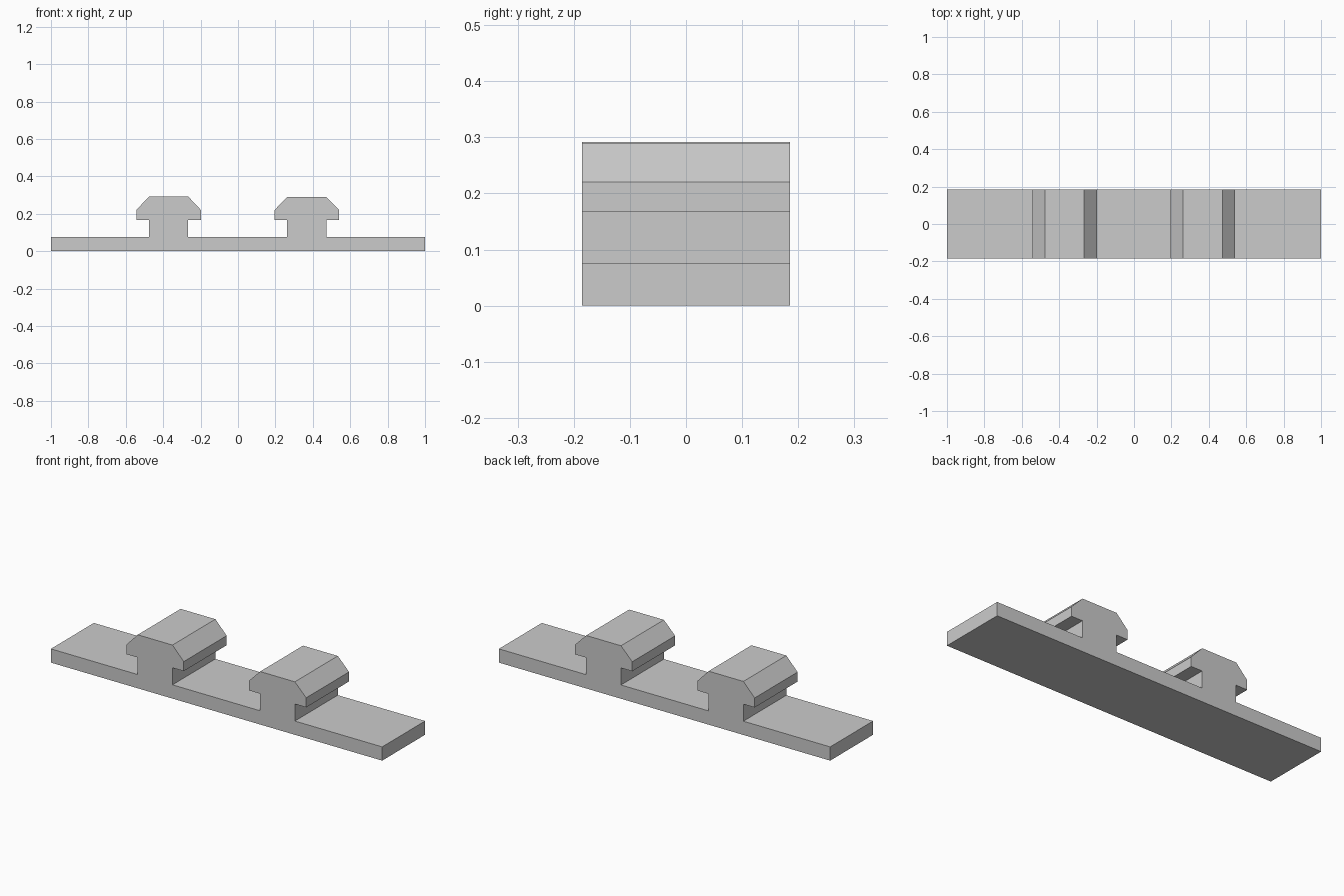
import bpy
import bmesh

cube = bpy.data.objects.get("Cube")
if cube:
    bpy.data.objects.remove(cube, do_unlink=True)

HALF_DEPTH = 0.185
PLATE_TOP = 0.075

grey = bpy.data.materials.new("plain_grey")
grey.use_nodes = True
colour = (0.6, 0.6, 0.6, 1)
grey.diffuse_color = colour
grey.node_tree.nodes["Principled BSDF"].inputs["Base Color"].default_value = colour


def rail_outline(centre, top):
    """T-shaped rail section with chamfered head, from left foot to right foot."""
    half = [(0.105, PLATE_TOP), (0.105, 0.168), (0.173, 0.168),
            (0.173, 0.22), (0.105, top)]
    left = [(centre - x, z) for x, z in half]
    right = [(centre + x, z) for x, z in reversed(half)]
    return left + right


# Plate and both rails share one continuous section
outline = [(-1, 0), (-1, PLATE_TOP)]
outline += rail_outline(-0.371, 0.292) + rail_outline(0.368, 0.289)
outline += [(1, PLATE_TOP), (1, 0)]

# Extrude the section from front to back
bm = bmesh.new()
section = bm.faces.new([bm.verts.new((x, -HALF_DEPTH, z)) for x, z in outline])
result = bmesh.ops.extrude_face_region(bm, geom=[section], use_keep_orig=True)
moved = [g for g in result["geom"] if isinstance(g, bmesh.types.BMVert)]
bmesh.ops.translate(bm, verts=moved, vec=(0, 2 * HALF_DEPTH, 0))
bmesh.ops.recalc_face_normals(bm, faces=bm.faces)

mesh = bpy.data.meshes.new("double_rail_plate")
bm.to_mesh(mesh)
bm.free()
mesh.materials.append(grey)
plate = bpy.data.objects.new("double_rail_plate", mesh)
bpy.context.collection.objects.link(plate)
